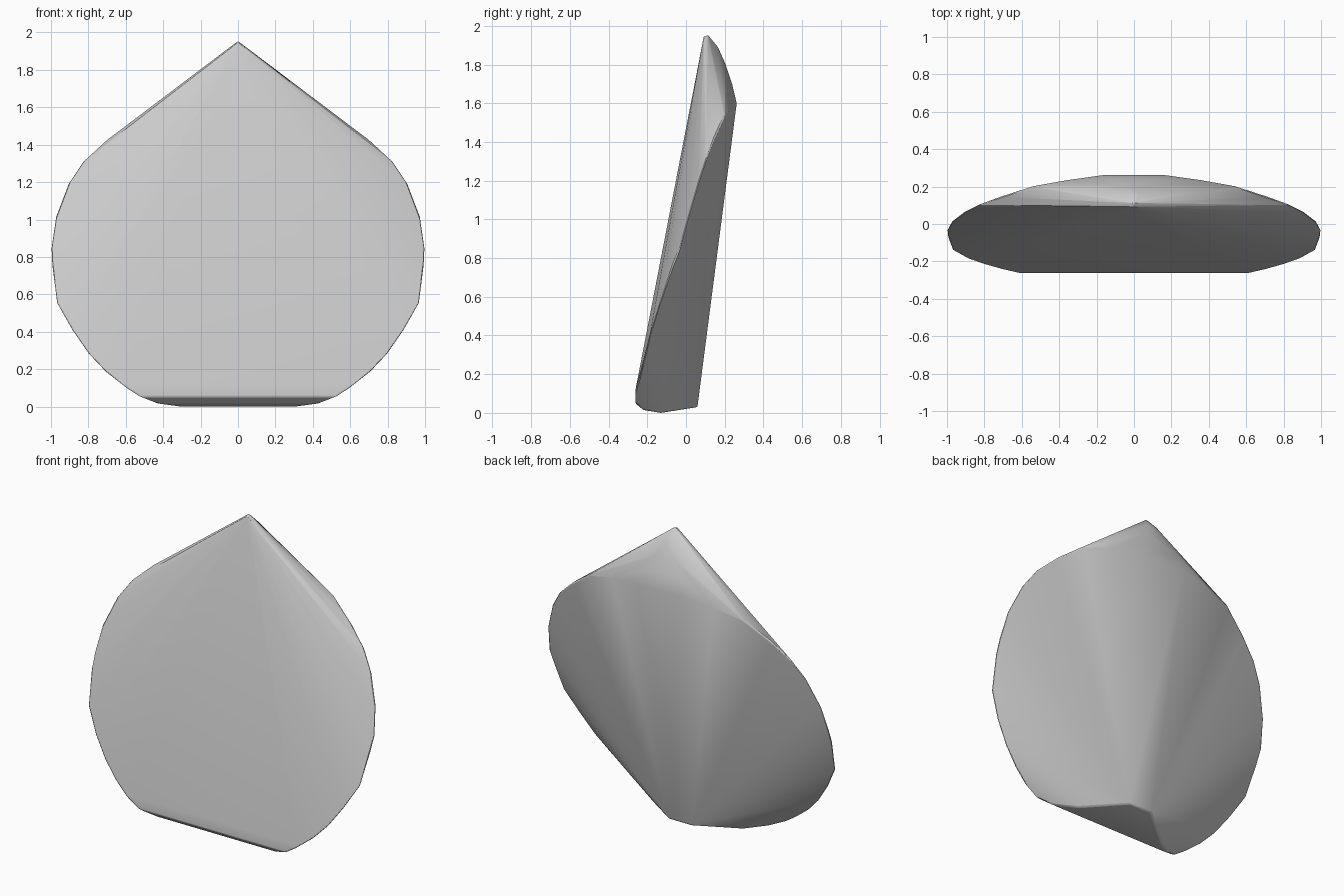
import bpy, bmesh, math

if "Cube" in bpy.data.objects:
    bpy.data.objects.remove(bpy.data.objects["Cube"])

# Half of the tilted rim, from the upper back round to the lower front
rim = [(0.16, 0.262, 1.60), (0.36, 0.234, 1.575), (0.55, 0.20, 1.532), (0.72, 0.145, 1.41),
       (0.83, 0.105, 1.31), (0.91, 0.065, 1.19), (0.975, 0.015, 1.02),
       (1.0, -0.03, 0.85), (0.995, -0.075, 0.75), (0.97, -0.14, 0.55),
       (0.89, -0.185, 0.41), (0.80, -0.215, 0.28), (0.71, -0.24, 0.185),
       (0.62, -0.262, 0.115)]
# Rounded sole and narrow heel
sole = [(0.52, -0.262, 0.05), (0.43, -0.22, 0.015), (0.32, -0.13, 0.0),
        (0.08, 0.06, 0.03)]
# Pointed tip with its curved back ridge
tip = [(0.0, 0.092, 1.946), (0.0, 0.112, 1.954), (0.03, 0.165, 1.89),
       (0.06, 0.205, 1.80), (0.11, 0.238, 1.70)]

bm = bmesh.new()
for x, y, z in rim + sole + tip:
    for s in ((1, -1) if x else (1,)):
        bm.verts.new((s * x, y, z))

# Wrap the mirrored profile in a tight skin
bmesh.ops.convex_hull(bm, input=bm.verts[:])
bmesh.ops.delete(bm, geom=[v for v in bm.verts if not v.link_faces], context='VERTS')
bmesh.ops.dissolve_limit(bm, angle_limit=math.radians(0.5),
                         verts=bm.verts[:], edges=bm.edges[:])
bmesh.ops.recalc_face_normals(bm, faces=bm.faces[:])

mesh = bpy.data.meshes.new("pointed_shell")
bm.to_mesh(mesh)
bm.free()
shell = bpy.data.objects.new("pointed_shell", mesh)
bpy.context.collection.objects.link(shell)

# Soften the rim edge slightly
bevel = shell.modifiers.new("rim_bevel", 'BEVEL')
bevel.width = 0.008
bevel.segments = 2
bevel.limit_method = 'ANGLE'
bevel.angle_limit = math.radians(40)

bpy.context.view_layer.objects.active = shell
shell.select_set(True)
bpy.ops.object.shade_smooth_by_angle(angle=math.radians(30))
